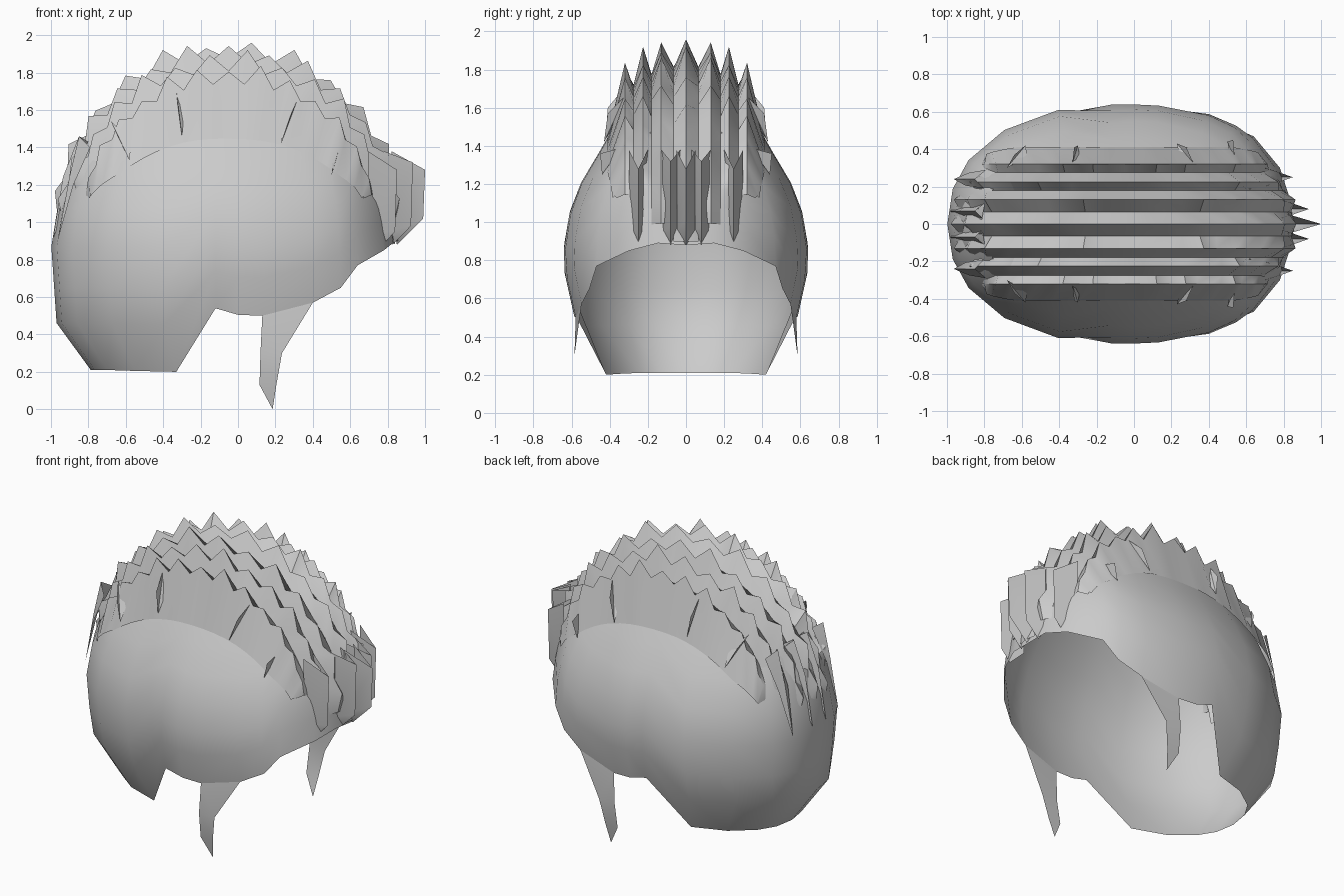
import bpy, bmesh, math

if "Cube" in bpy.data.objects:
    bpy.data.objects.remove(bpy.data.objects["Cube"])

grey = bpy.data.materials.new("hair grey")
grey.diffuse_color = (0.6, 0.6, 0.6, 1)
grey.use_nodes = True
grey.node_tree.nodes["Principled BSDF"].inputs["Base Color"].default_value = grey.diffuse_color


def make(name, verts, faces, angle):
    me = bpy.data.meshes.new(name)
    me.from_pydata(verts, [], faces)
    bm = bmesh.new()
    bm.from_mesh(me)
    bmesh.ops.remove_doubles(bm, verts=bm.verts, dist=0.0005)
    bmesh.ops.recalc_face_normals(bm, faces=bm.faces)
    bm.to_mesh(me)
    bm.free()
    me.materials.append(grey)
    ob = bpy.data.objects.new(name, me)
    bpy.context.collection.objects.link(ob)
    bpy.ops.object.select_all(action='DESELECT')
    ob.select_set(True)
    bpy.context.view_layer.objects.active = ob
    bpy.ops.object.shade_smooth_by_angle(angle=math.radians(angle))
    return ob


def lerp(table, z):
    for (z0, v0), (z1, v1) in zip(table, table[1:]):
        if z <= z1:
            return v0 + (v1 - v0) * max(0, (z - z0) / (z1 - z0))
    return table[-1][1]


# Shell extents by height: back length, front length, half width
CX = -0.08
BACK = [(.2, .70), (.46, .89), (.9, .92), (1.2, .86), (1.45, .73), (1.6, .56), (1.7, .35), (1.78, 0)]
FRONT = [(.2, .85), (.6, .93), (.9, .92), (1.2, .87), (1.45, .77), (1.6, .63), (1.7, .42), (1.78, 0)]
WIDTH = [(.2, .44), (.5, .585), (.77, .645), (.95, .635), (1.15, .585), (1.35, .465), (1.5, .38),
         (1.6, .32), (1.7, .20), (1.78, 0)]


def half_width(u, z):
    p = 2.2 if u < 0 else 2.45
    return lerp(WIDTH, z) * max(0, 1 - abs(u) ** p) ** (1 / p)


def shell(u, z):
    return (CX + u * lerp(BACK if u < 0 else FRONT, z), half_width(u, z), z)


def unit(x, z):
    a = max(1e-4, lerp(BACK if x < CX else FRONT, z))
    return max(-1, min(1, (x - CX) / a))


def shell_height(x, y):
    """Height where the upper shell has half width y at x."""
    lo, hi = .95, 1.78
    for _ in range(25):
        mid = (lo + hi) / 2
        if half_width(unit(x, mid), mid) > y:
            lo = mid
        else:
            hi = mid
    return lo


# Lower rim from nape to front hairline
RIM = [(-.78, .21), (-.765, .21), (-.70, .21), (-.55, .205), (-.33, .20), (-.12, .54), (0, .505),
       (.13, .50), (.40, .57), (.55, .65), (.64, .77), (.78, .85), (.83, .89), (.85, .88)]
LEVELS = [0, .16, .28, .42, .55, .67, .78, .87, .94, 1]
verts, faces = [], []
n = len(LEVELS)
for side in (1, -1):
    start = len(verts)
    for i, (x, zb) in enumerate(RIM):
        u = unit(x, zb)
        if i in (0, len(RIM) - 1):
            u = math.copysign(1, u)
        for f in LEVELS:
            p = shell(u, zb + (1.78 - zb) * f)
            verts.append((p[0], side * p[1], p[2]))
    for i in range(len(RIM) - 1):
        for k in range(n - 1):
            a = start + i * n + k
            quad = (a, a + n, a + n + 1, a + 1)
            # leave the crown open where the crests cover it
            if max(abs(verts[q][1]) for q in quad) < .34 and min(verts[q][2] for q in quad) > 1.35:
                continue
            faces.append(quad)
make("hair_shell", verts, faces, 50)

# Sideburns hanging from the rim
for side, label in ((-1, "right"), (1, "left")):
    top = [shell(unit(x, z), z) for x, z in ((.13, .50), (.40, .57))]
    low = [(.12, .585, .30), (.235, .585, .30), (.115, .56, .13), (.205, .56, .13), (.185, .53, 0)]
    v = [(x, side * y, z) for x, y, z in top + low]
    make("sideburn_" + label, v, [(0, 1, 3, 2), (2, 3, 5, 4), (4, 5, 6)], 30)


def arc(y, t, lift):
    """Point on the rounded lengthwise arc; t runs 0 (front) to 1 (back)."""
    c, s = math.cos(math.pi * t), math.sin(math.pi * t)
    e = 2 / 2.06
    sz = 1 - 1.3 * y * y + lift
    sx = 1 - 1.35 * y * y + lift * .4
    return (-.05 + .93 * sx * math.copysign(abs(c) ** e, c), y, .9 + 1.0 * sz * max(0, s) ** e)


# Lengthwise crests with jagged tops: (centre y, inner base y, outer base y, phase)
STEPS = 26
CRESTS = [(0, -.065, .065, 0), (.13, .065, .18, 1), (.225, .18, .275, 0), (.32, .275, .41, 1)]
for num, (yc, yi, yo, phase) in enumerate(CRESTS):
    for side in ((1,) if yc == 0 else (1, -1)):
        verts, faces = [], []
        for k in range(STEPS + 1):
            t0 = .03 * num
            t = t0 + (1 - t0 - .03 * num) * k / STEPS
            s = math.sin(math.pi * t)
            peak = (k + phase) % 2 == 0
            lift = (.065 + .03 * math.sin(k * 2.1 + num)) if peak else -.025
            if k in (0, STEPS):
                lift = -.06
            if num == 3:
                lift *= s
            inner, crest, outer = arc(yi, t, -.08), arc(yc, t, lift), arc(yo, t, -.08)
            if num == 3:
                # outermost sheet blends down into the shell
                y = .33 + .08 * min(1, 1.4 * s)
                x = max(-.79, min(.67, arc(yc, t, 0)[0]))
                outer = (x, y + .002, min(shell_height(x, y), crest[2] - .02))
            verts += [(x, side * y, z) for x, y, z in (inner, crest, outer)]
        for k in range(STEPS):
            for j in (0, 1):
                a = k * 3 + j
                faces.append((a, a + 1, a + 4, a + 3))
        make("spiky_crest_%d_%s" % (num, "left" if side > 0 else "right"), verts, faces, 35)

# Forelock blades over the hairline
for y, tip, top, low in ((0, 1.0, 1.28, 1.02), (.08, .935, 1.32, .98), (.25, .85, 1.28, .95)):
    for side in ((1,) if y == 0 else (1, -1)):
        w = .05
        v = [(tip, y, top), (tip - .01, y, low), (.85 - y * .3, y, .88),
             (.82 - y * .5, y - w, 1.38), (.83 - y * .5, y - w, .95),
             (.82 - y * .5, y + w, 1.38), (.83 - y * .5, y + w, .95)]
        v = [(a, side * b, c) for a, b, c in v]
        make("forelock_blade", v, [(0, 1, 4, 3), (1, 2, 4), (0, 5, 6, 1), (1, 6, 2)], 35)

# Loose tufts standing off the sides: top, outer tip, bottom
TUFTS = [((-.33, .32, 1.71), (-.32, .41, 1.60), (-.30, .42, 1.46)),
         ((.32, .32, 1.66), (.28, .41, 1.57), (.23, .43, 1.42)),
         ((.54, .34, 1.39), (.53, .45, 1.36), (.50, .44, 1.25)),
         ((-.68, .30, 1.54), (-.64, .37, 1.46), (-.58, .42, 1.33))]
for side in (1, -1):
    for a, b, c in TUFTS:
        pts = [a, b, c, (c[0] + .01, c[1] - .06, c[2] + .1)]
        make("side_tuft", [(x, side * y, z) for x, y, z in pts], [(0, 1, 2), (0, 2, 3)], 25)

# Strands lying down the back of the head
for y, end in ((.07, .91), (.24, .90)):
    for side in (1, -1):
        v = [(-.80, y - .05, 1.43), (-.85, y, 1.46), (-.79, y + .05, 1.40),
             (-.90, y - .035, 1.22), (-.95 + y * .2, y, 1.24), (-.88, y + .035, 1.20),
             (-1.0 + y * .15, y, end)]
        v = [(a, side * b, c) for a, b, c in v]
        make("back_strand", v, [(0, 1, 4, 3), (1, 2, 5, 4), (3, 4, 6), (4, 5, 6)], 35)
